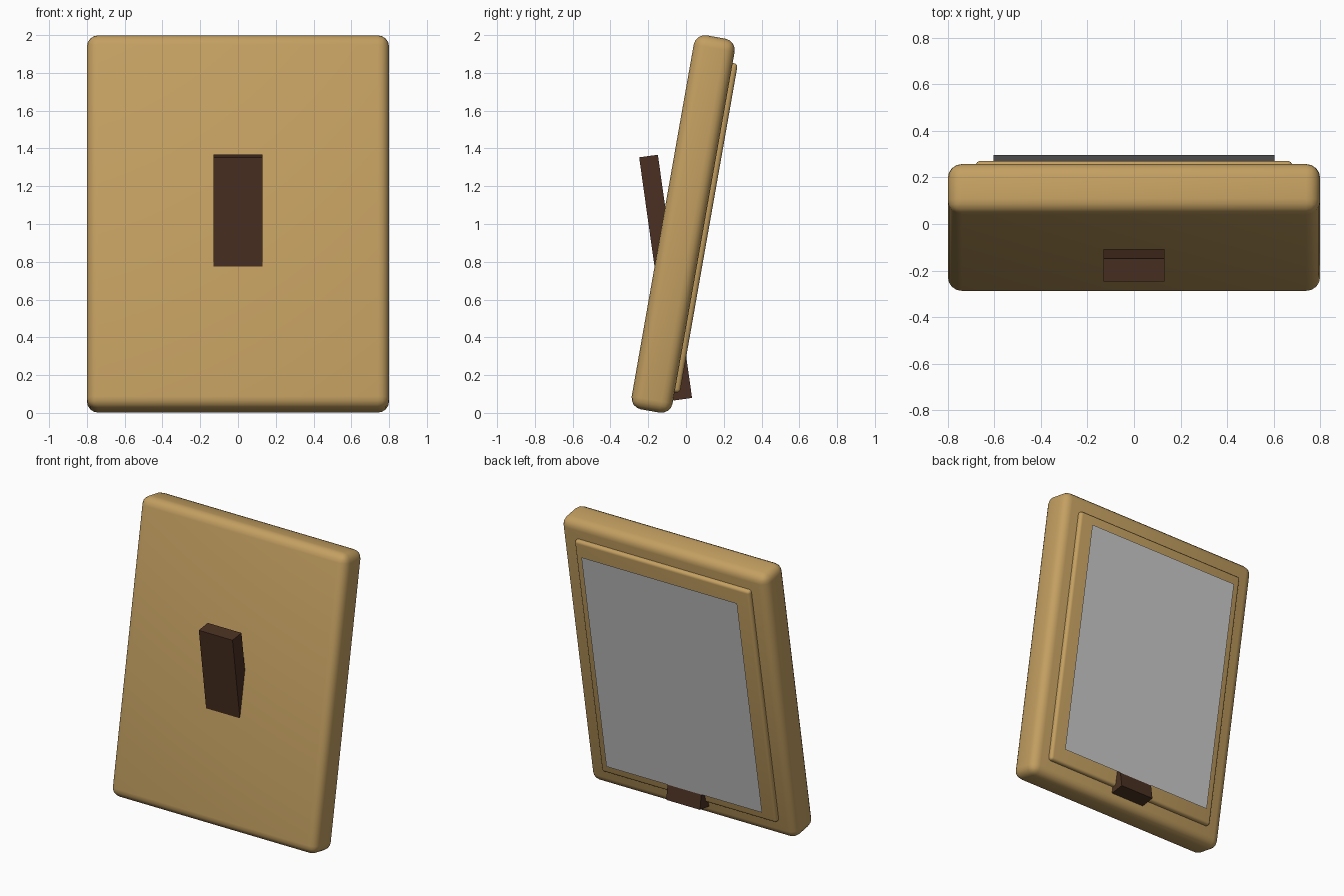
import bpy
from math import radians
from mathutils import Matrix, Vector

cube = bpy.data.objects.get("Cube")
if cube:
    bpy.data.objects.remove(cube, do_unlink=True)


def material(name, color):
    m = bpy.data.materials.new(name)
    m.use_nodes = True
    m.diffuse_color = (*color, 1)
    m.node_tree.nodes["Principled BSDF"].inputs["Base Color"].default_value = (*color, 1)
    return m


wood = material("light wood", (0.55, 0.35, 0.12))
dark = material("dark wood", (0.07, 0.03, 0.016))
grey = material("grey sheet", (0.6, 0.6, 0.6))

# The frame leans back; its parts are placed in the leaning frame's own axes
CENTRE = Vector((0, -0.015, 1.0))
LEAN = Matrix.Rotation(radians(-10), 4, 'X')


def place(obj, name, mat, centre, tilt, offset):
    obj.name = name
    obj.data.materials.append(mat)
    obj.matrix_world = Matrix.Translation(centre) @ tilt @ Matrix.Translation((0, offset, 0))


def box(name, size, mat, centre=CENTRE, tilt=LEAN, offset=0, bevel=0):
    bpy.ops.mesh.primitive_cube_add(size=1)
    obj = bpy.context.object
    obj.data.transform(Matrix.Diagonal((*size, 1)))
    if bevel:
        mod = obj.modifiers.new("rounding", 'BEVEL')
        mod.width = bevel
        mod.segments = 4
        bpy.ops.object.shade_smooth()
    place(obj, name, mat, centre, tilt, offset)


# Rounded frame body and the thin raised panel behind it
box("frame_body", (1.6, 0.22, 2.01), wood, bevel=0.06)
box("back_panel", (1.36, 0.06, 1.77), wood, offset=0.108, bevel=0.02)

# Flat sheet hovering just off the panel
bpy.ops.mesh.primitive_plane_add(size=1)
sheet = bpy.context.object
sheet.data.transform(Matrix.Rotation(radians(-90), 4, 'X') @ Matrix.Diagonal((1.21, 1.6, 1, 1)))
place(sheet, "sheet", grey, CENTRE, LEAN, 0.176)

# Support strut passing through the frame
box("support_strut", (0.262, 0.1, 1.3), dark, Vector((0, -0.108, 0.716)),
    Matrix.Rotation(radians(8), 4, 'X'))
